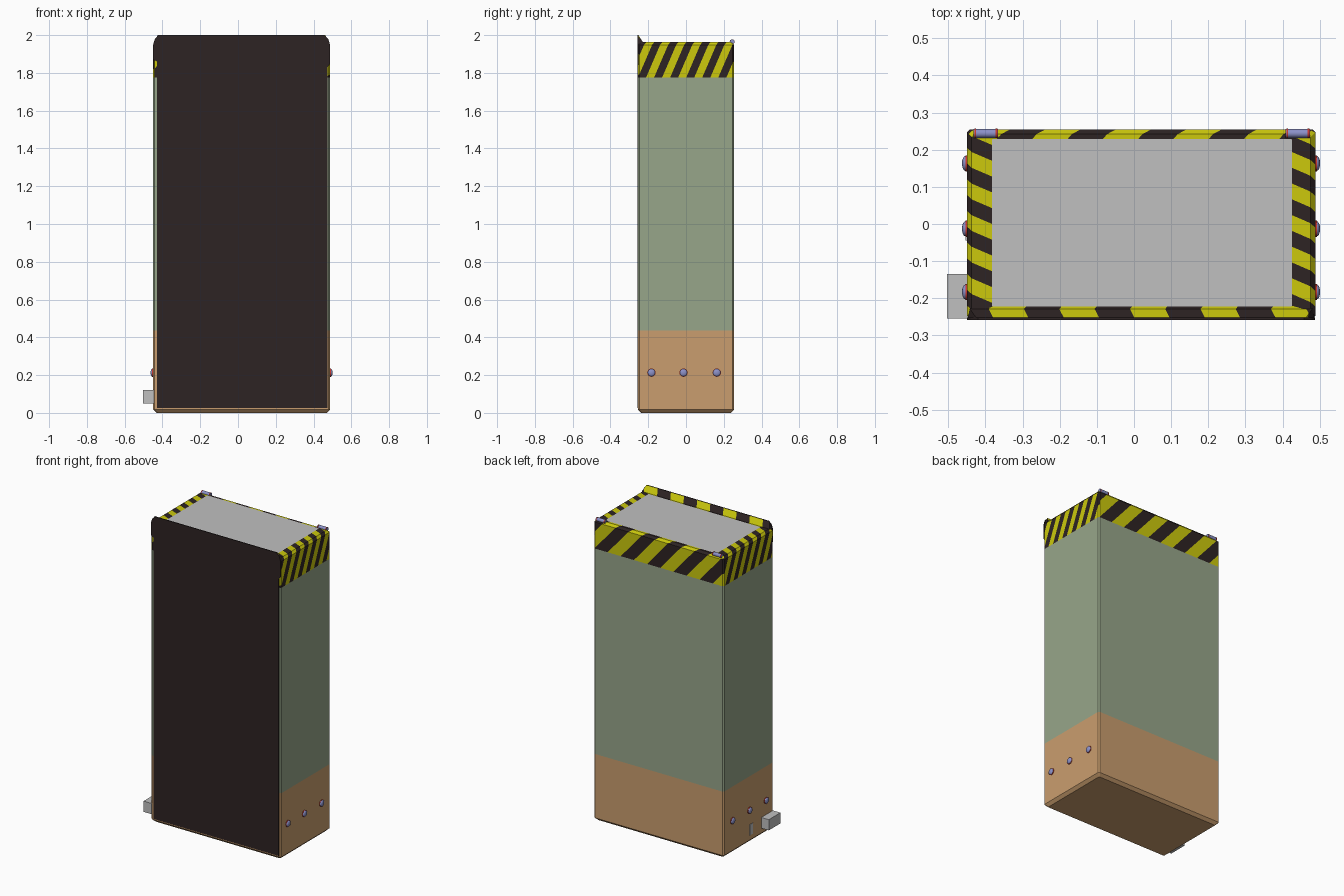
import bpy, bmesh, math
from mathutils import Vector

if "Cube" in bpy.data.objects:
    bpy.data.objects.remove(bpy.data.objects["Cube"])


def lin(c):
    c /= 255
    return c / 12.92 if c <= 0.04045 else ((c + 0.055) / 1.055) ** 2.4


def mat(name, r, g, b):
    m = bpy.data.materials.new(name)
    m.diffuse_color = (lin(r), lin(g), lin(b), 1)
    m.use_nodes = True
    m.node_tree.nodes["Principled BSDF"].inputs["Base Color"].default_value = m.diffuse_color
    return m


GREEN = mat("sage_green", 151, 166, 138)
TAN = mat("tan", 202, 158, 110)
YELLOW = mat("warning_yellow", 204, 201, 12)
DARK = mat("near_black", 45, 35, 35)
GREY = mat("light_grey", 192, 192, 192)
BLUE = mat("steel_blue", 140, 145, 200)
RED = mat("red", 200, 55, 45)

X0, X1, Y0, Y1 = -0.45, 0.488, -0.255, 0.255
TOP = 1.963


def finish(name, bm, mats):
    me = bpy.data.meshes.new(name)
    bm.normal_update()
    bm.to_mesh(me)
    bm.free()
    for m in mats:
        me.materials.append(m)
    ob = bpy.data.objects.new(name, me)
    bpy.context.collection.objects.link(ob)
    return ob


def box(name, x0, x1, y0, y1, z0, z1, m):
    bm = bmesh.new()
    bmesh.ops.create_cube(bm, size=1)
    for v in bm.verts:
        v.co = ((x0 + x1) / 2 + v.co.x * (x1 - x0),
                (y0 + y1) / 2 + v.co.y * (y1 - y0),
                (z0 + z1) / 2 + v.co.z * (z1 - z0))
    return finish(name, bm, [m])


def stripes(bm, pick, t, inward, period, slope, yellow, dark, phase=0.0):
    """Cut slanted stripes into the picked faces and colour them alternately."""
    n = Vector(t) - slope * (Vector((0, 0, 1)) + Vector(inward))
    half = period / 2
    vals = [v.co.dot(n) - phase for f in bm.faces if pick(f) for v in f.verts]
    for i in range(math.ceil(min(vals) / half), math.floor(max(vals) / half) + 1):
        fs = [f for f in bm.faces if pick(f)]
        geom = fs + list({e for f in fs for e in f.edges}) + list({v for f in fs for v in f.verts})
        bmesh.ops.bisect_plane(bm, geom=geom, dist=1e-6,
                               plane_co=n * ((i * half + phase) / n.length_squared), plane_no=n)
    for f in bm.faces:
        if pick(f):
            k = math.floor((f.calc_center_median().dot(n) - phase) / half)
            f.material_index = yellow if k % 2 == 0 else dark


# cabinet body: stacked chamfered rings, coloured by height, striped at the top
def ring(bm, x0, x1, y0, y1, c, z):
    pts = [(x0 + c, y0), (x1 - c, y0), (x1, y0 + c), (x1, y1 - c),
           (x1 - c, y1), (x0 + c, y1), (x0, y1 - c), (x0, y0 + c)]
    return [bm.verts.new((x, y, z)) for x, y in pts]


bm = bmesh.new()
side = bm.faces.layers.int.new("side")
rings = []
for inset, z in ((0.018, 0), (0, 0.018), (0, 0.435), (0, 1.775), (0, 1.948), (0.013, TOP)):
    rings.append(ring(bm, X0 + inset, X1 - inset, Y0 + inset, Y1 - inset, 0.008, z))
rings.append(ring(bm, -0.382, 0.425, -0.222, 0.229, 0.002, TOP))
for k in range(len(rings) - 1):
    for i in range(8):
        j = (i + 1) % 8
        f = bm.faces.new((rings[k][i], rings[k][j], rings[k + 1][j], rings[k + 1][i]))
        f[side] = i // 2 + 1 if k >= 3 else 0
        f.material_index = 1 if k < 2 else 0
bm.faces.new(rings[0][::-1]).material_index = 1
bm.faces.new(rings[-1]).material_index = 4
for s, t, inward, period, slope in ((1, (1, 0, 0), (0, 1, 0), 0.19, 0.87),
                                    (2, (0, 1, 0), (-1, 0, 0), 0.085, 0.43),
                                    (3, (-1, 0, 0), (0, -1, 0), 0.19, 0.87),
                                    (4, (0, -1, 0), (1, 0, 0), 0.085, 0.43)):
    stripes(bm, lambda f: f[side] == s, t, inward, period, slope, 2, 3)
finish("cabinet_body", bm, [GREEN, TAN, YELLOW, DARK, GREY])

# front lip: striped wedge rising behind the front panel
bm = bmesh.new()
a = [bm.verts.new(p) for p in ((X0 + .002, -0.254, 1.95), (X0 + .008, -0.228, 1.962), (X0 + .025, -0.252, 2.0))]
b = [bm.verts.new(p) for p in ((X1 - .002, -0.254, 1.95), (X1 - .008, -0.228, 1.962), (X1 - .025, -0.252, 2.0))]
bm.faces.new(a)
bm.faces.new(b[::-1])
for i in range(3):
    j = (i + 1) % 3
    bm.faces.new((a[j], a[i], b[i], b[j]))
bmesh.ops.recalc_face_normals(bm, faces=bm.faces[:])
stripes(bm, lambda f: True, (1, 0, 0), (0, 1, 0), 0.19, 0.87, 0, 1)
finish("front_lip", bm, [YELLOW, DARK])

# dark front panel with cut top corners
bm = bmesh.new()
outline = [(-0.428, 0.025), (0.474, 0.025), (0.474, 1.83), (0.487, 1.85), (0.487, 1.95),
           (0.478, 1.98), (0.458, 2.0), (-0.42, 2.0), (-0.44, 1.98), (-0.449, 1.95),
           (-0.449, 1.87), (-0.428, 1.86)]
f = bm.faces.new([bm.verts.new((x, -0.258, z)) for x, z in outline])
ext = bmesh.ops.extrude_face_region(bm, geom=[f], use_keep_orig=True)
for v in ext["geom"]:
    if isinstance(v, bmesh.types.BMVert):
        v.co.y += 0.006
bmesh.ops.recalc_face_normals(bm, faces=bm.faces[:])
finish("front_panel", bm, [DARK])


# round parts: turned about the x axis
def turned(name, x, y, z, profile, m):
    bm = bmesh.new()
    n = 16
    loops = [[bm.verts.new((x + dx, y + r * math.cos(2 * math.pi * i / n),
                            z + r * math.sin(2 * math.pi * i / n))) for i in range(n)]
             for dx, r in profile]
    for p, q in zip(loops, loops[1:]):
        for i in range(n):
            bm.faces.new((p[i], p[(i + 1) % n], q[(i + 1) % n], q[i]))
    bm.faces.new(loops[0])
    bm.faces.new(loops[-1])
    bmesh.ops.recalc_face_normals(bm, faces=bm.faces[:])
    for f in bm.faces:
        f.smooth = len(f.verts) == 4
    ob = finish(name, bm, [m])
    bpy.context.view_layer.objects.active = ob
    ob.select_set(True)
    bpy.ops.object.shade_smooth_by_angle(angle=math.radians(40))
    ob.select_set(False)


# side studs: red collar with a blue dome
for tag, x, d in (("left", X0, -1), ("right", X1, 1)):
    for i, y in enumerate((-0.183, -0.013, 0.163)):
        turned(f"{tag}_stud_collar_{i}", x, y, 0.213, [(-0.002 * d, 0.022), (0.004 * d, 0.022)], RED)
        dome = [(d * (0.004 + 0.009 * math.sin(q)), 0.02 * math.cos(q))
                for q in (0, 0.3, 0.6, 0.9, 1.2, 1.45)]
        turned(f"{tag}_stud_dome_{i}", x, y, 0.213, dome, BLUE)

# rear hinges: blue pins with red end bands
for tag, x0, x1 in (("left", -0.432, -0.366), ("right", 0.408, 0.474)):
    turned(f"{tag}_hinge_pin", 0, 0.244, 1.965, [(x0, 0.012), (x1, 0.012)], BLUE)
    for i, x in enumerate((x0 + 0.002, x1 - 0.007)):
        turned(f"{tag}_hinge_band_{i}", x, 0.244, 1.965, [(0, 0.0128), (0.005, 0.0128)], RED)

# grey side box and small plate near the floor
box("side_box", -0.504, X0 + 0.005, -0.254, -0.134, 0.05, 0.12, GREY)
box("side_plate", X0 - 0.003, X0 + 0.003, -0.045, -0.012, 0.05, 0.12, GREY)
